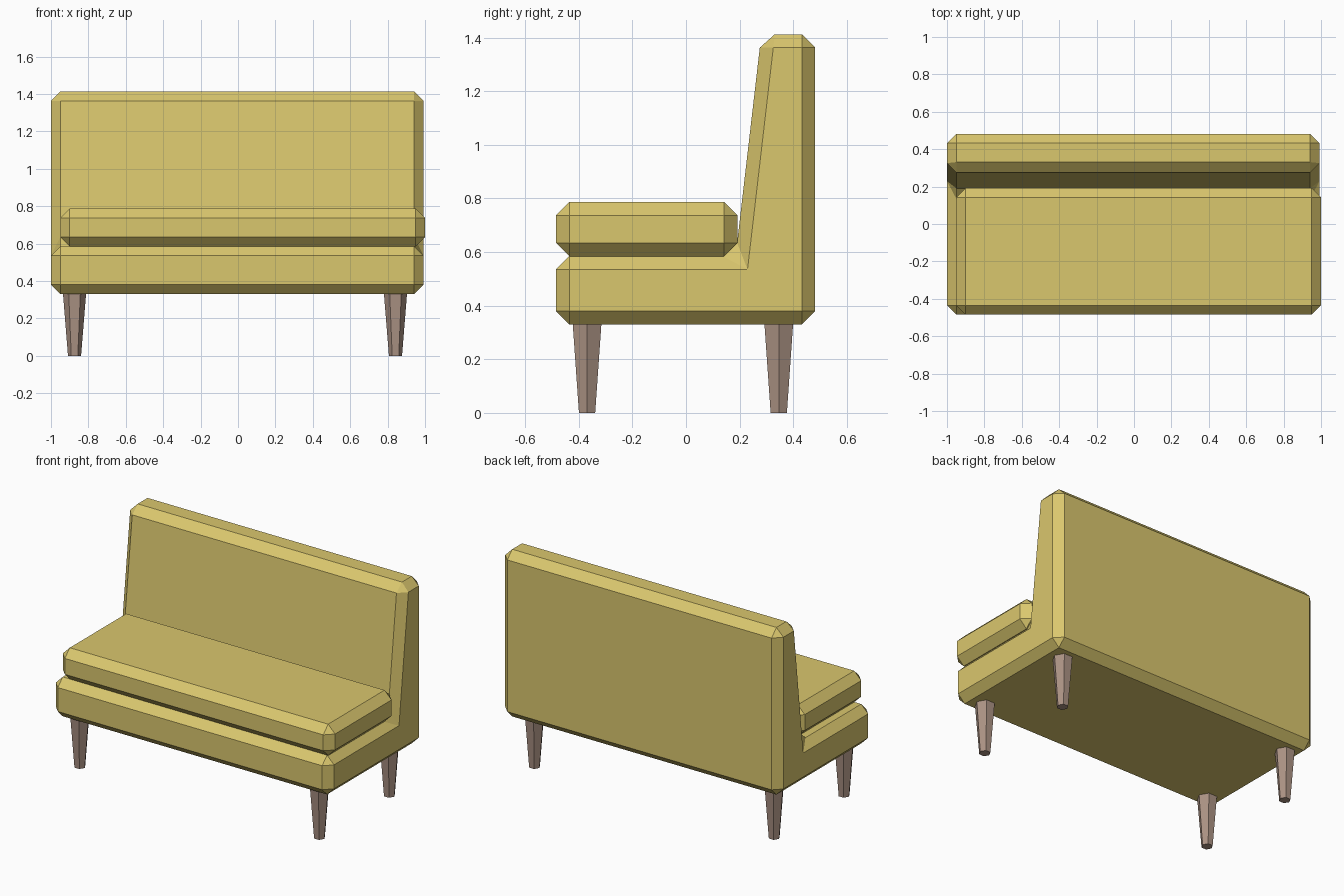
import bpy, bmesh, math

if "Cube" in bpy.data.objects:
    bpy.data.objects.remove(bpy.data.objects["Cube"])

def material(name, rgb):
    m = bpy.data.materials.new(name)
    m.diffuse_color = (*rgb, 1)
    m.use_nodes = True
    m.node_tree.nodes["Principled BSDF"].inputs["Base Color"].default_value = m.diffuse_color
    return m

fabric = material("mustard fabric", (0.70, 0.57, 0.155))
wood = material("brown wood", (0.41, 0.29, 0.23))

def add_object(name, bm, mat):
    bmesh.ops.recalc_face_normals(bm, faces=bm.faces)
    mesh = bpy.data.meshes.new(name)
    bm.to_mesh(mesh)
    bm.free()
    mesh.materials.append(mat)
    ob = bpy.data.objects.new(name, mesh)
    bpy.context.collection.objects.link(ob)
    return ob

def chamfered_profile(name, profile, x0, x1, mat, width=0.05):
    """Extrude a side (y, z) profile along x and chamfer every edge."""
    bm = bmesh.new()
    face = bm.faces.new([bm.verts.new((x0, y, z)) for y, z in profile])
    new = bmesh.ops.extrude_face_region(bm, geom=[face])["geom"]
    verts = [v for v in new if isinstance(v, bmesh.types.BMVert)]
    bmesh.ops.translate(bm, verts=verts, vec=(x1 - x0, 0, 0))
    ob = add_object(name, bm, mat)
    bevel = ob.modifiers.new("chamfer", 'BEVEL')
    bevel.width = width
    bevel.segments = 1
    bevel.limit_method = 'ANGLE'
    bevel.angle_limit = math.radians(30)
    return ob

# L-shaped base and backrest
chamfered_profile("base_and_back", [
    (-0.485, 0.33), (0.482, 0.33), (0.482, 1.412),
    (0.281, 1.412), (0.185, 0.585), (-0.485, 0.585)], -1.0, 0.992, fabric)

# Loose seat cushion
chamfered_profile("seat_cushion", [
    (-0.485, 0.584), (0.192, 0.584), (0.192, 0.787), (-0.485, 0.787)],
    -0.95, 1.0, fabric)

# Tapered six-sided legs
for y, end in ((-0.369, "front"), (0.346, "back")):
    for x, side in ((-0.874, "left"), (0.842, "right")):
        bm = bmesh.new()
        rings = []
        for z, r in ((0, 0.035), (0.335, 0.062)):
            rings.append([bm.verts.new((x + r * math.cos(i * math.pi / 3),
                                        y + r * math.sin(i * math.pi / 3), z))
                          for i in range(6)])
        for i in range(6):
            j = (i + 1) % 6
            bm.faces.new((rings[0][i], rings[0][j], rings[1][j], rings[1][i]))
        for ring in rings:
            bm.faces.new(ring)
        add_object(f"{end}_{side}_leg", bm, wood)
